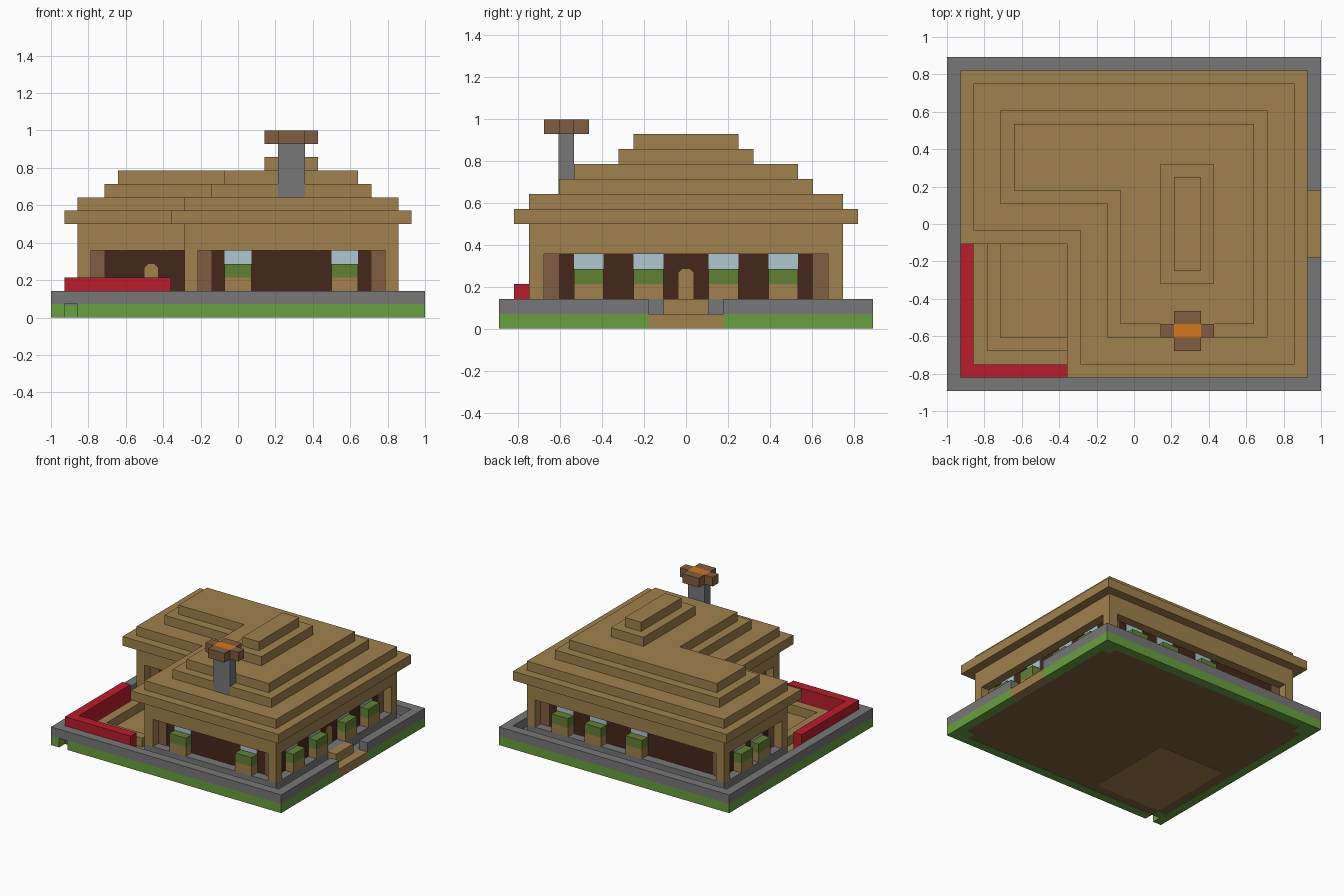
import bpy
import bmesh

U = 1 / 14  # one block of the grid

cube = bpy.data.objects.get("Cube")
if cube:
    bpy.data.objects.remove(cube)


def material(name, rgb):
    m = bpy.data.materials.new(name)
    m.use_nodes = True
    color = (*rgb, 1)
    m.diffuse_color = color
    m.node_tree.nodes["Principled BSDF"].inputs["Base Color"].default_value = color
    return m


TAN = material("tan wood", (0.35, 0.22, 0.075))
GREY = material("grey stone", (0.185, 0.185, 0.185))
GRASS = material("grass green", (0.14, 0.35, 0.05))
LEAF = material("leaf green", (0.125, 0.215, 0.035))
RED = material("red", (0.49, 0.012, 0.025))
DARK = material("dark brown", (0.06, 0.02, 0.011))
BROWN = material("brown", (0.22, 0.11, 0.053))
GLASS = material("pale glass", (0.43, 0.57, 0.64))
FIRE = material("orange embers", (0.65, 0.18, 0.012))


def prism(name, outline, z0, z1, mat):
    """Extrude a flat outline, given in blocks, from z0 up to z1."""
    bm = bmesh.new()
    face = bm.faces.new([bm.verts.new((x * U, y * U, z0 * U)) for x, y in outline])
    top = bmesh.ops.extrude_face_region(bm, geom=[face])["geom"]
    verts = [v for v in top if isinstance(v, bmesh.types.BMVert)]
    bmesh.ops.translate(bm, vec=(0, 0, (z1 - z0) * U), verts=verts)
    bmesh.ops.recalc_face_normals(bm, faces=bm.faces)
    mesh = bpy.data.meshes.new(name)
    bm.to_mesh(mesh)
    bm.free()
    mesh.materials.append(mat)
    obj = bpy.data.objects.new(name, mesh)
    bpy.context.collection.objects.link(obj)
    return obj


def box(name, x0, x1, y0, y1, z0, z1, mat):
    return prism(name, [(x0, y0), (x1, y0), (x1, y1), (x0, y1)], z0, z1, mat)


def ell(w, d, nx, ny):
    """L outline: a rectangle with its front corner at -x cut away."""
    return [(nx, -d), (w, -d), (w, d), (-w, d), (-w, ny), (nx, ny)]


# Grass border and stone rim, open at the entrance
box("grass_front", -12, 14, -12.5, -11.5, 0, 1, GRASS)
box("grass_front_end", -14, -13, -12.5, -11.5, 0, 1, GRASS)
box("rim_front", -14, 14, -12.5, -11.5, 1, 2, GREY)
for part, mat, z in (("grass", GRASS, 0), ("rim", GREY, 1)):
    box(part + "_back", -14, 14, 11.5, 12.5, z, z + 1, mat)
    box(part + "_right", -14, -13, -11.5, 11.5, z, z + 1, mat)
    box(part + "_left_front", 13, 14, -11.5, -2.5, z, z + 1, mat)
    box(part + "_left_back", 13, 14, 2.5, 11.5, z, z + 1, mat)
for x in (-12.5, 12.5):
    for y in (-11, 11):
        box("grass_corner", x - 0.5, x + 0.5, y - 0.5, y + 0.5, 0, 0.9, GRASS)

# Ground, channel and foundation
box("soil", -13, 13, -11.5, 11.5, 0.05, 0.5, BROWN)
box("channel_floor", -13, 13, -11.5, 11.5, 0.5, 1, GREY)
prism("foundation", ell(12, 10.5, -4, -0.5), 1, 2, GREY)

# Entrance path and step
box("entrance_path", 13, 14, -2.5, 2.5, 0, 1, TAN)
box("entrance_step", 12, 13, -1.5, 1.5, 1, 2, TAN)

# Terrace with a raised seat and red wall
box("terrace_floor", -12, -4, -10.5, -0.5, 0, 1.02, TAN)
prism("terrace_seat", [(-11, -1.5), (-11, -9.5), (-5, -9.5), (-5, -8.5),
                       (-10, -8.5), (-10, -1.5)], 1, 2, TAN)
prism("terrace_red_wall", [(-13, -1.5), (-13, -11.5), (-5, -11.5), (-5, -10.5),
                           (-12, -10.5), (-12, -1.5)], 1, 3, RED)

# Recessed dark walls under the tan upper wall
prism("recessed_wall", ell(11, 9.5, -3, 0.5), 2, 5, DARK)
prism("upper_wall", ell(12, 10.5, -4, -0.5), 5, 7, TAN)

# Tan corner posts, each with a brown post diagonally inside
for x, y, sx, sy in ((12, -10.5, -1, 1), (12, 10.5, -1, -1), (-12, 10.5, 1, -1),
                     (-4, -10.5, 1, 1), (-12, -0.5, 1, 1)):
    box("corner_post", x, x + sx, y, y + sy, 2, 5, TAN)
    e = 0.06
    box("inner_post", x + sx * (1 - e), x + 2 * sx,
        y + sy * (1 - e), y + 2 * sy, 2, 5, BROWN)


def window(x, y, side):
    """Planter box with leaves, and a pane on the recessed wall behind."""
    dx, dy = side
    hx, hy = (0.5, 1) if dx else (1, 0.5)
    for part, z, mat in (("planter", 2, TAN), ("planter_leaves", 3, LEAF)):
        box(part, x - hx, x + hx, y - hy, y + hy, z, z + 1, mat)
    px, py = x - dx * 0.49, y - dy * 0.49
    tx, ty = (0.06, 1) if dx else (1, 0.06)
    box("window_pane", px - tx, px + tx, py - ty, py + ty, 4, 5, GLASS)


for x in (0, 8):
    window(x, -10, (0, -1))
for x in (-1, 4, 8):
    window(x, 10, (0, 1))
for y in (-6.5, -2.5, 2.5, 6.5):
    window(11.5, y, (1, 0))
for y in (3.5, 6.5):
    window(-11.5, y, (-1, 0))


def door(name, x, y, axis):
    """Narrow door set in the recessed wall, its upper corners chamfered."""
    obj = box(name, x - 0.5, x + 0.5, y - 0.5, y + 0.5, 2, 4, TAN)
    bm = bmesh.new()
    bm.from_mesh(obj.data)
    top = max(v.co.z for v in bm.verts)
    edges = [e for e in bm.edges if all(v.co.z > top - 0.001 for v in e.verts)
             and abs(e.verts[0].co[axis] - e.verts[1].co[axis]) > 0.01]
    bmesh.ops.bevel(bm, geom=edges, offset=0.27 * U, segments=1, affect="EDGES")
    bm.to_mesh(obj.data)
    bm.free()


door("entrance_door", 10.56, 0, 0)
door("terrace_door", -6.5, 0.94, 1)

# Stepped roof
for i, dims in enumerate(((13, 11.5, -5, -1.5), (12, 10.5, -4, -0.5),
                          (10, 8.5, -2, 1.5), (9, 7.5, -1, 2.5))):
    prism("roof_tier", ell(*dims), 7 + i, 8 + i, TAN)
box("roof_ridge_lower", 2, 6, -4.5, 4.5, 11, 12, TAN)
box("roof_ridge_upper", 3, 5, -3.5, 3.5, 12, 13, TAN)

# Chimney with a cross-shaped cap around embers
box("chimney", 3, 5, -8.53, -7.5, 9, 13, GREY)
box("chimney_embers", 3, 5, -8.5, -7.5, 13, 14, FIRE)
box("cap_front", 3, 5, -9.5, -8.5, 13, 14, BROWN)
box("cap_back", 3, 5, -7.5, -6.5, 13, 14, BROWN)
box("cap_right", 2, 3, -8.5, -7.5, 13, 14, BROWN)
box("cap_left", 5, 6, -8.5, -7.5, 13, 14, BROWN)
